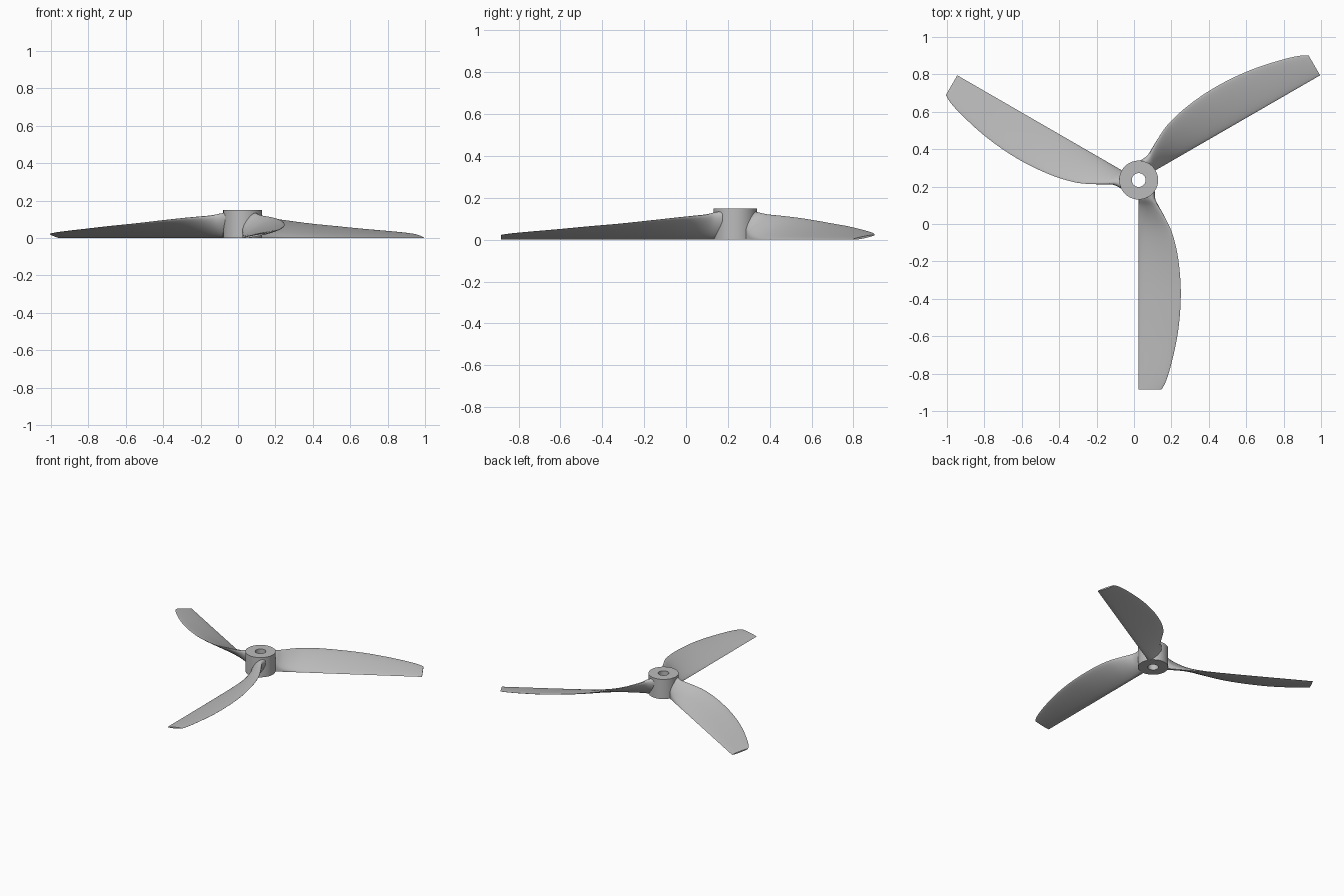
import bpy, bmesh, math
from mathutils import Vector, Matrix

cube = bpy.data.objects.get("Cube")
if cube:
    bpy.data.objects.remove(cube)

CENTER = Vector((0.025, 0.235, 0))

grey = bpy.data.materials.new("plain grey")
colour = (0.5, 0.5, 0.5, 1)
grey.diffuse_color = colour
grey.use_nodes = True
grey.node_tree.nodes["Principled BSDF"].inputs["Base Color"].default_value = colour


def finish(bm, name, angle):
    """Turn a bmesh into a smooth shaded object."""
    bmesh.ops.remove_doubles(bm, verts=bm.verts, dist=0.0001)
    bmesh.ops.recalc_face_normals(bm, faces=bm.faces)
    mesh = bpy.data.meshes.new(name)
    bm.to_mesh(mesh)
    bm.free()
    mesh.materials.append(grey)
    obj = bpy.data.objects.new(name, mesh)
    bpy.context.collection.objects.link(obj)
    bpy.ops.object.select_all(action='DESELECT')
    obj.select_set(True)
    bpy.context.view_layer.objects.active = obj
    bpy.ops.object.shade_smooth_by_angle(angle=math.radians(angle))
    return obj


def catmull(a, b, c, d, t):
    return 0.5 * (2 * b + (c - a) * t + (2 * a - 5 * b + 4 * c - d) * t ** 2
                  + (3 * b - a - 3 * c + d) * t ** 3)


# Hub: a rectangular profile revolved around the bore
bm = bmesh.new()
profile = [(0.037, 0), (0.104, 0), (0.104, 0.15), (0.037, 0.15)]
verts = [bm.verts.new((x, 0, z)) for x, z in profile]
edges = [bm.edges.new((verts[i], verts[(i + 1) % 4])) for i in range(4)]
bmesh.ops.spin(bm, geom=verts + edges, cent=(0, 0, 0), axis=(0, 0, 1),
               angle=math.tau, steps=64)
hub = finish(bm, "hub", 40)
hub.location = CENTER

# Blade stations: radius, chord width, raised edge height, half thickness
STATIONS = [Vector(s) for s in (
    (0.06, 0.075, 0.135, 0.036),
    (0.10, 0.08, 0.128, 0.033),
    (0.14, 0.105, 0.119, 0.024),
    (0.20, 0.14, 0.113, 0.017),
    (0.28, 0.178, 0.105, 0.013),
    (0.40, 0.208, 0.092, 0.011),
    (0.55, 0.224, 0.076, 0.010),
    (0.70, 0.222, 0.063, 0.009),
    (0.85, 0.204, 0.049, 0.008),
    (1.00, 0.170, 0.036, 0.007),
    (1.08, 0.144, 0.028, 0.006),
    (1.12, 0.122, 0.022, 0.005))]
HALF = 14


def section(r, chord, height, thick):
    """Thin lens leaning from the straight low edge to the curved high edge."""
    line = Vector((chord, height))
    normal = Vector((-height, chord)).normalized()
    points = []
    for i in range(2 * HALF):
        a = math.pi * i / HALF
        p = line * (0.5 - 0.5 * math.cos(a)) + normal * thick * math.sin(a)
        points.append(Vector((max(p.x, 0), -r, max(p.y, 0))))
    return points


def blade(name, turn):
    stations = []
    for i in range(len(STATIONS) - 1):
        near = [STATIONS[min(max(i + k, 0), len(STATIONS) - 1)] for k in (-1, 0, 1, 2)]
        stations += [catmull(*near, k / 4) for k in range(4)]
    stations.append(STATIONS[-1])
    bm = bmesh.new()
    rings = [[bm.verts.new(p) for p in section(*s)] for s in stations]
    for a, b in zip(rings, rings[1:]):
        for i in range(len(a)):
            j = (i + 1) % len(a)
            bm.faces.new((a[i], a[j], b[j], b[i]))
    # Close root and tip
    bm.faces.new(rings[0])
    bm.faces.new(rings[-1])
    bmesh.ops.transform(bm, matrix=Matrix.Rotation(turn, 4, 'Z'), verts=bm.verts)
    finish(bm, name, 40).location = CENTER


for i, name in enumerate(("front_blade", "left_blade", "right_blade")):
    blade(name, i * math.tau / 3)
